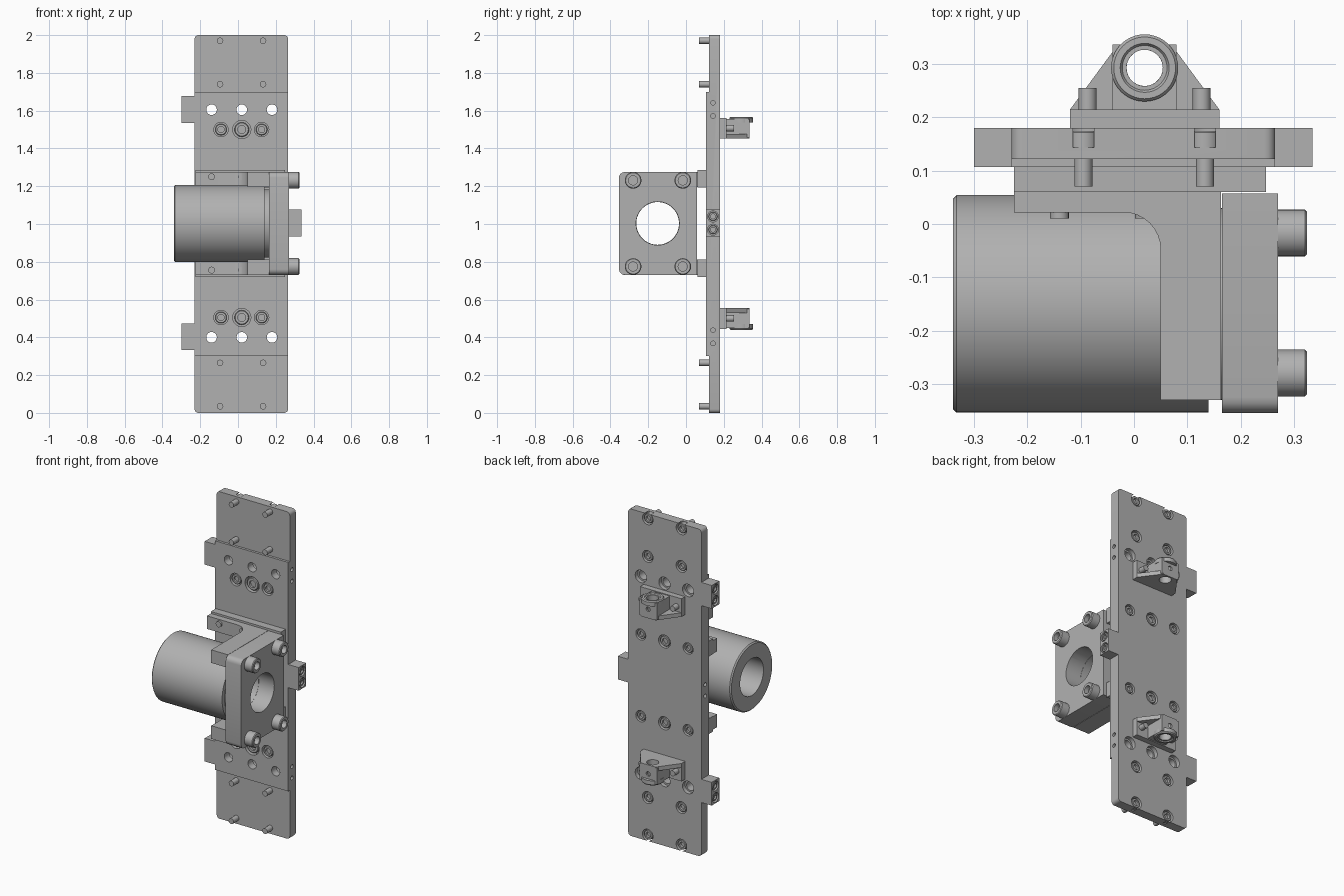
import bpy, bmesh, math
from mathutils import Vector, Matrix

if "Cube" in bpy.data.objects:
    bpy.data.objects.remove(bpy.data.objects["Cube"], do_unlink=True)

grey = bpy.data.materials.new("machined_grey")
grey.use_nodes = True
grey.diffuse_color = (0.44, 0.44, 0.44, 1)
grey.node_tree.nodes["Principled BSDF"].inputs["Base Color"].default_value = grey.diffuse_color

CX = 0.02            # centre line of the plate
BACK, FRONT = 0.18, 0.107
ROW = (-0.14, CX, 0.18)
parts = []


def finish(name, bm, keep=True):
    bmesh.ops.remove_doubles(bm, verts=bm.verts, dist=1e-5)
    bmesh.ops.recalc_face_normals(bm, faces=bm.faces)
    mesh = bpy.data.meshes.new(name)
    bm.to_mesh(mesh)
    bm.free()
    obj = bpy.data.objects.new(name, mesh)
    bpy.context.collection.objects.link(obj)
    mesh.materials.append(grey)
    if keep:
        parts.append(obj)
    return obj


def prism(name, pts, lo, hi, axis="Z", bevel=0, rule=None):
    """Extrude a 2D outline along an axis; bevel the edges chosen by a rule."""
    place = {"X": lambda a, b, h: (h, a, b), "Y": lambda a, b, h: (a, h, b),
             "Z": lambda a, b, h: (a, b, h)}[axis]
    bm = bmesh.new()
    base = bm.faces.new([bm.verts.new(place(a, b, lo)) for a, b in pts])
    top = bmesh.ops.extrude_face_region(bm, geom=[base])["geom"]
    move = Vector(place(0, 0, hi - lo))
    bmesh.ops.translate(bm, vec=move, verts=[v for v in top if isinstance(v, bmesh.types.BMVert)])
    if bevel:
        edges = [e for e in bm.edges if rule(e.verts[0].co, e.verts[1].co)]
        bmesh.ops.bevel(bm, geom=edges, offset=bevel, segments=4, profile=0.5, affect="EDGES")
    return finish(name, bm)


def box(name, x, y, z, bevel=0, rule=None):
    pts = [(x[0], y[0]), (x[1], y[0]), (x[1], y[1]), (x[0], y[1])]
    return prism(name, pts, z[0], z[1], "Z", bevel, rule)


def lathe(name, profile, loc, axis, n=28, keep=True):
    """Revolve a closed (radius, height) profile around an axis through loc."""
    bm = bmesh.new()
    rings = [[bm.verts.new((r * math.cos(2 * math.pi * i / n), r * math.sin(2 * math.pi * i / n), h))
              for i in range(n)] for r, h in profile]
    for k, ring in enumerate(rings):
        nxt = rings[(k + 1) % len(rings)]
        if profile[k][0] == 0 and profile[(k + 1) % len(rings)][0] == 0:
            continue
        for i in range(n):
            j = (i + 1) % n
            bm.faces.new((ring[i], ring[j], nxt[j], nxt[i]))
    turn = Vector(axis).to_track_quat("Z", "Y").to_matrix().to_4x4()
    bmesh.ops.transform(bm, matrix=Matrix.Translation(loc) @ turn, verts=bm.verts)
    return finish(name, bm, keep)


def rod(name, r, lo, hi, loc, axis, n=28, keep=True):
    return lathe(name, [(0, lo), (r, lo), (r, hi), (0, hi)], loc, axis, n, keep)


def socket_head(name, r, height, loc, axis):
    """Cap screw head standing on loc, with a recessed socket."""
    s, b = r * 0.55, r * 0.1
    lathe(name, [(0, 0), (r, 0), (r, height - b), (r - b, height), (s, height),
                 (s, height * 0.5), (0, height * 0.5)], loc, axis)


def cut(obj, r, depth, loc, axis):
    """Drill a hole that starts at loc and runs against the axis."""
    tool = rod("drill", r, -depth, 0.01, loc, axis, keep=False)
    mod = obj.modifiers.new("hole", "BOOLEAN")
    mod.operation, mod.solver, mod.object = "DIFFERENCE", "EXACT", tool
    bpy.context.view_layer.objects.active = obj
    bpy.ops.object.modifier_apply(modifier=mod.name)
    bpy.data.objects.remove(tool, do_unlink=True)


def sunk_screw(name, obj, r, depth, loc, axis):
    """Counterbore with a screw head sitting in it."""
    cut(obj, r, depth, loc, axis)
    seat = Vector(loc) - Vector(axis) * depth
    socket_head(name, r * 0.8, depth * 0.85, seat, axis)


# Back plate with a thicker middle section and rounded corners
thin = 0.122
plate = prism("back_plate", [(BACK, 0), (BACK, 2), (thin, 2), (thin, 1.7), (FRONT, 1.7),
                             (FRONT, 0.3), (thin, 0.3), (thin, 0)], -0.23, 0.265, "X", 0.02,
              lambda a, b: abs(a.y - b.y) > 0.05 and abs(a.z - 1) > 0.99 and abs(a.x - b.x) < 1e-4
              and abs(a.z - b.z) < 1e-4)

back, front = (0, 1, 0), (0, -1, 0)

# Through holes and screws in the plate
for z in (0.4, 1.605):
    for x in ROW:
        cut(plate, 0.028, 0.1, (x, BACK, z), back)
        cut(plate, 0.038, 0.025, (x, BACK, z), back)
for z in (0.75, 1.25):
    for x in ROW:
        sunk_screw("carriage_screw", plate, 0.04 if x == CX else 0.034, 0.03, (x, BACK, z), back)
for z in (0.505, 1.5):
    for x in (-0.09, CX, 0.125):
        sunk_screw("bracket_screw", plate, 0.048 if x == CX else 0.038, 0.03, (x, FRONT, z), front)
for z in (0.035, 0.265, 1.74, 1.97):
    for x in (-0.095, 0.133):
        sunk_screw("plate_screw", plate, 0.036, 0.036, (x, BACK, z), back)
        rod("screw_tip", 0.017, 0, 0.08, (x, 0.15, z), front, 16)

# Side tabs with end screws, and small holes in the plate edges
for side, edge, z in ((-1, -0.23, 0.403), (-1, -0.23, 1.607), (1, 0.265, 1.005)):
    end = edge + side * 0.07
    tab = box("side_tab", sorted((edge, end)), (FRONT, BACK), (z - 0.071, z + 0.071))
    other = 0.265 if side < 0 else -0.23
    for dz in (-0.035, 0.035):
        sunk_screw("tab_screw", tab, 0.029, 0.025, (end, 0.143, z + dz), (side, 0, 0))
        cut(plate, 0.012, 0.03, (other, 0.143, z + dz), (-side, 0, 0))

# Carriage bars and L-shaped motor brackets, above and below the motor
fillet = [(-0.02 + 0.07 * math.sin(t * math.pi / 16), -0.048 + 0.07 * math.cos(t * math.pi / 16))
          for t in range(9)]
ell = [(-0.225, 0.062), (-0.225, 0.022)] + fillet + [(0.05, -0.33), (0.163, -0.33), (0.163, 0.062)]
for s in (-1, 1):
    box("carriage_bar", (-0.225, 0.248), (0.06, FRONT), sorted((1.003 + s * 0.19, 1.003 + s * 0.284)))
    prism("motor_bracket", ell, *sorted((1.003 + s * 0.192, 1.003 + s * 0.272)))
    for x in (-0.14, CX):
        rod("bracket_pin", 0.018, 0, 0.012, (x, 0.022, 1.003 + s * 0.247), front, 16)

# Hollow motor body with a narrower collar
MY, MZ, BORE = -0.15, 1.003, 0.113
lathe("motor_body", [(BORE, -0.34), (0.197, -0.34), (0.204, -0.333), (0.204, 0.14),
                     (0.18, 0.14), (0.18, 0.166), (BORE, 0.166)], (0, MY, MZ), (1, 0, 0), 64)

# End plate with bore and four cap screws
end_plate = box("end_plate", (0.165, 0.27), (-0.355, 0.057), (MZ - 0.272, MZ + 0.272), 0.03,
                lambda a, b: abs(a.x - b.x) > 0.05 and a.y < 0 and b.y < 0)
cut(end_plate, BORE + 0.002, 0.2, (0.27, MY, MZ), (1, 0, 0))
for y in (-0.28, -0.017):
    for s in (-1, 1):
        socket_head("end_plate_screw", 0.044, 0.056, (0.269, y, MZ + s * 0.228), (1, 0, 0))

# Bearing lugs on the back; the lower one is a mirror of the upper one
web = [(-0.14, 0.18), (0.14, 0.18), (0.14, 0.215), (0.05, 0.337), (-0.05, 0.337), (-0.14, 0.215)]
for s, zc in ((1, 1.507), (-1, 0.5)):
    base = box("lug_base", (CX - 0.14, CX + 0.14), (0.178, 0.215), (zc - 0.055, zc + 0.055))
    block = box("lug_block", (CX - 0.06, CX + 0.06), (0.2, 0.337), (zc - 0.05, zc + 0.05))
    plate_web = prism("lug_web", [(CX + x, y) for x, y in web],
                      *sorted((zc - s * 0.055, zc - s * 0.03)))
    for obj in (block, plate_web):
        cut(obj, 0.034, 0.2, (CX, 0.293, zc + 0.1), (0, 0, 1))
    lathe("bearing_ring", [(0.034, 0.03), (0.063, 0.03), (0.063, 0.054), (0.058, 0.06),
                           (0.046, 0.06), (0.042, 0.054), (0.034, 0.054)],
          (CX, 0.293, zc), (0, 0, s), 40)
    cut(block, 0.014, 0.02, (CX, 0.337, zc), back)
    for side in (-1, 1):
        rod("lug_screw", 0.017, 0, 0.06, (CX + side * 0.107, 0.195, zc), back, 16)

# Smooth round surfaces, keep machined edges sharp
bpy.ops.object.select_all(action="DESELECT")
for obj in parts:
    obj.select_set(True)
bpy.context.view_layer.objects.active = parts[0]
bpy.ops.object.shade_smooth_by_angle(angle=math.radians(30))
